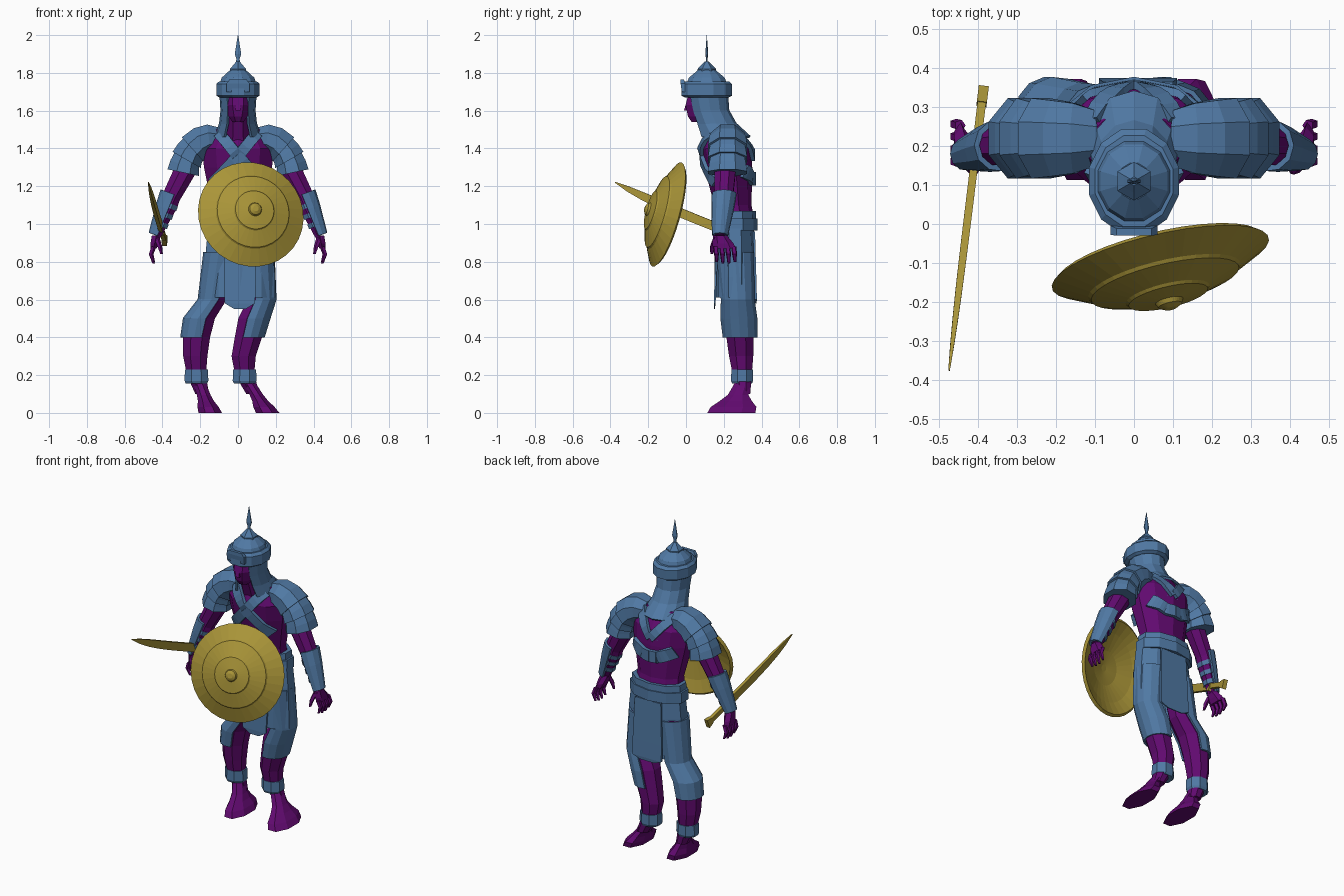
import bpy, bmesh, math
from mathutils import Vector, Matrix
from mathutils.bvhtree import BVHTree

cube = bpy.data.objects.get("Cube")
if cube:
    bpy.data.objects.remove(cube, do_unlink=True)


def material(name, *rgb):
    mat = bpy.data.materials.new(name)
    mat.use_nodes = True
    mat.diffuse_color = (*rgb, 1)
    mat.node_tree.nodes["Principled BSDF"].inputs["Base Color"].default_value = (*rgb, 1)
    return mat


BLUE = material("steel blue", .08, .19, .37)
PURPLE = material("deep purple", .12, .003, .16)
GOLD = material("old gold", .4, .3, .04)


def make_object(name, verts, faces, mat, thick=0):
    mesh = bpy.data.meshes.new(name)
    bm = bmesh.new()
    points = [bm.verts.new(v) for v in verts]
    for face in faces:
        bm.faces.new([points[i] for i in face])
    bmesh.ops.recalc_face_normals(bm, faces=bm.faces)
    bm.to_mesh(mesh)
    bm.free()
    mesh.materials.append(mat)
    obj = bpy.data.objects.new(name, mesh)
    bpy.context.collection.objects.link(obj)
    if thick:
        shell = obj.modifiers.new("shell", "SOLIDIFY")
        shell.thickness = thick
        shell.offset = 0
    return obj


def spread(value, count):
    return value if isinstance(value, list) else [value] * count


def loft(name, mat, path, radii, depth=1, sides=8, side=1, tilt=0, arc=None, thick=0):
    """Skin rings along a path; depth is the y to x ratio, arc leaves the rings open."""
    verts, faces = [], []
    total = len(path)
    count = sides + 1 if arc else sides
    for (x, y, z), r, d, angle in zip(path, spread(radii, total), spread(depth, total), spread(tilt, total)):
        angle = math.radians(angle)
        for i in range(count):
            if arc:
                a, reach = math.radians(arc[0] + (arc[1] - arc[0]) * i / sides), r
            else:
                a, reach = math.tau * (i + .5) / sides, r / math.cos(math.pi / sides)
            u, v = reach * math.cos(a), reach * d * math.sin(a)
            verts.append((side * (x + u * math.cos(angle)), y + v, z + u * math.sin(angle)))
    for start in range(0, count * (total - 1), count):
        for i in range(sides):
            j = (i + 1) % count
            faces.append((start + i, start + j, start + count + j, start + count + i))
    if not thick:
        faces += [tuple(range(count)), tuple(range(len(verts) - count, len(verts)))]
    return make_object(name, verts, faces, mat, thick)


def stack(name, mat, profile, y, lean=0, ease=1, x=0, **options):
    """Loft of (height, half width) levels whose centre drifts in y by lean."""
    first, last = profile[0][0], profile[-1][0]
    path = [(x, y + lean * ((z - first) / (last - first)) ** ease, z) for z, r in profile]
    return loft(name, mat, path, [r for z, r in profile], **options)


def orient(obj, origin, axis):
    z = Vector(axis).normalized()
    x = Vector((0, 0, 1)).cross(z).normalized()
    turn = Matrix((x, z.cross(x), z)).transposed().to_4x4()
    obj.matrix_world = Matrix.Translation(origin) @ turn


# Torso, neck and head
torso = stack("torso", PURPLE, [(1, .15), (1.1, .14), (1.3, .18), (1.4, .19), (1.5, .12)],
              y=.26, lean=-.06, depth=.67, sides=10)
stack("neck", PURPLE, [(1.4, .07), (1.6, .06)], y=.19, lean=-.08, depth=1.1)
stack("head", PURPLE, [(1.54, .03), (1.57, .05), (1.63, .07), (1.7, .07)], y=.07, lean=.04, depth=1.35)
stack("nose", PURPLE, [(1.6, .014), (1.62, .012), (1.67, .006)], y=.01, lean=.01, depth=1.5, sides=4)

# Mail hood, open over the face
stack("mail_hood", BLUE, [(1.69, .092), (1.6, .086), (1.53, .094), (1.46, .12)],
      y=.11, lean=.09, ease=2, depth=1.15, sides=10, arc=(-55, 235), thick=.014)

# Straps laid over the torso surface
tree = BVHTree.FromPolygons([v.co for v in torso.data.vertices], [p.vertices for p in torso.data.polygons])


def strap(name, path, width, facing, steps=5):
    verts = []
    for start, end in zip(path, path[1:]):
        start, end = Vector(start), Vector(end)
        across = (end - start).orthogonal().normalized() * width / 2
        for i in range(steps + 1):
            for edge in (across, -across):
                x, z = start.lerp(end, i / steps) + edge
                hit = tree.ray_cast(Vector((x, facing * 2, z)), Vector((0, -facing, 0)))[0]
                hit = hit or tree.find_nearest(Vector((x, .2 + facing * .1, z)))[0]
                verts.append((hit.x, hit.y + facing * .01, hit.z))
    faces = [(i, i + 1, i + 3, i + 2) for i in range(0, len(verts) - 2, 2)]
    make_object(name, verts, faces, BLUE, thick=.022)


for side, label in ((1, "left_"), (-1, "right_")):
    strap(label + "chest_strap", [(side * .1, 1.48), (0, 1.36), (side * -.13, 1.22)], .06, facing=-1)
    strap(label + "back_collar", [(side * .11, 1.48), (0, 1.35)], .05, facing=1)
    strap(label + "back_band", [(side * .14, 1.28), (side * .05, 1.24), (0, 1.24)], .07, facing=1)
stack("back_pendant", BLUE, [(1.29, .006), (1.34, .04), (1.4, .006)], y=.33, lean=-.01, depth=.4, sides=4)

# Helmet with band, dome, brow plate, knob and spike
crown = .11
stack("helmet_band", BLUE, [(1.67, .1), (1.68, .115), (1.74, .115), (1.755, .1)], crown, depth=1.17, sides=12)
stack("helmet_dome", BLUE, [(1.74, .098), (1.775, .086), (1.815, .042)], crown, depth=1.1, sides=12)
stack("helmet_knob", BLUE, [(1.8, .043), (1.82, .043), (1.84, .026), (1.86, .01)], crown, sides=6)
stack("helmet_spike", BLUE, [(1.85, .01), (1.875, .009), (1.9, .017), (2, .001)], crown, depth=.4, sides=6)
stack("brow_plate", BLUE, [(1.7, .06), (1.745, .06), (1.766, .045)], y=-.01, lean=-.01, depth=.2, sides=4)

# Shoulder plates, arms, bracers and hands
shoulder, elbow, wrist = Vector((.24, .21, 1.36)), Vector((.355, .2, 1.14)), Vector((.432, .18, .94))
for side, label in ((1, "left_"), (-1, "right_")):
    # Each plate follows part of one elliptical sweep and flares downward
    for name, top, bottom in (("upper", 100, 48), ("middle", 60, 30), ("lower", 40, 12)):
        angles = [top + (bottom - top) * t / 3 for t in range(4)]
        path = [(.133 + .16 * math.cos(math.radians(a)), .22, 1.224 + .23 * math.sin(math.radians(a)))
                for a in angles]
        flare = [.086 * (.7 + .3 * (t / 3) ** .5) for t in range(4)]
        loft(label + name + "_shoulder_plate", BLUE, path, flare, depth=1.2, side=side, tilt=angles)

    loft(label + "upper_arm", PURPLE, [shoulder, shoulder.lerp(elbow, .5), elbow], [.06, .055, .048],
         side=side, tilt=25)
    loft(label + "forearm", PURPLE, [elbow, elbow.lerp(wrist, .2), elbow.lerp(wrist, .7), wrist],
         [.048, .05, .034, .026], side=side, tilt=22)
    loft(label + "bracer_plate", BLUE, [elbow.lerp(wrist, t) for t in (-.1, .3, 1)], [.06, .054, .036],
         sides=6, side=side, tilt=20, arc=(-100, 100), thick=.014)
    for t in (.2, .45, .7):
        loft(label + "bracer_band", BLUE, [elbow.lerp(wrist, t - .06), elbow.lerp(wrist, t + .06)],
             .056 - .022 * t, side=side, tilt=22)

    palm = wrist + Vector((.015, .025, -.07))
    loft(label + "palm", PURPLE, [wrist, wrist.lerp(palm, .6), palm], [.024, .022, .016],
         depth=[1.3, 2.2, 3.3], sides=6, side=side)
    for i in range(4):
        knuckle = palm + Vector((0, .032 * (i - 1.5), .01))
        joint = knuckle + Vector((.014, .004, -.04))
        tip = knuckle + Vector((0, .006, -.09 if i in (1, 2) else -.08))
        loft(label + "finger", PURPLE, [knuckle, joint, tip], [.012, .011, .006], sides=5, side=side)
    thumb = wrist + Vector((0, -.02, -.01))
    loft(label + "thumb", PURPLE, [thumb, thumb + Vector((-.017, -.02, -.05)), thumb + Vector((-.027, -.024, -.09))],
         [.013, .011, .006], sides=5, side=side)

# Belt, skirt and hanging flaps
stack("belt_lower", BLUE, [(.965, .178), (1.03, .178)], y=.266, depth=.6, sides=10)
stack("belt_upper", BLUE, [(1.03, .167), (1.07, .165)], y=.266, depth=.6, sides=10)
stack("skirt", BLUE, [(1, .16), (.86, .175), (.72, .18), (.61, .18)], y=.26, x=.01,
      depth=.55, sides=10, thick=.012)
stack("front_flap", BLUE, [(.96, .08), (.7, .085), (.58, .08), (.55, .03)], y=.165, lean=-.014, x=.01,
      depth=.06, sides=4)
stack("back_flap", BLUE, [(.96, .09), (.7, .1), (.6, .1), (.58, .05)], y=.36, lean=.01, x=.01,
      depth=.06, sides=4)

# Legs with outer trousers, ankle cuffs and feet
heights = [.85, .6, .5, .4, .3, .2, .1]
girths = [.08, .07, .078, .072, .064, .05, .036]
stances = (("right_", -1, [.09, .13, .2, .22, .226, .22, .19], .147),
           ("left_", 1, [.1, .12, .08, .055, .03, .035, .08], .157))
for label, side, offsets, foot_x in stances:
    leg = [(x, .31 - .06 * z, z) for x, z in zip(offsets, heights)]
    loft(label + "leg", PURPLE, leg, girths, side=side)
    loft(label + "trouser", BLUE, leg[:4], [r + .008 for r in girths], depth=1.08,
         side=side, arc=(-110, 110), thick=.012)
    cuff_x = offsets[5]
    loft(label + "ankle_cuff", BLUE, [(cuff_x, .297, z) for z in (.155, .17, .23)], [.056, .063, .061],
         depth=.93, side=side)
    rise = (0, .2, .4, .6, 1)
    ankle_x = (offsets[5] + offsets[6]) / 2
    loft(label + "foot", PURPLE, [(foot_x + (ankle_x - foot_x) * t, .24 + .06 * t, .16 * t) for t in rise],
         [.062, .056, .042, .036, .034], depth=[2.05, 2.15, 2, 1.5, 1.2], side=side)


# Round shield with stepped rings, hollow back and boss
def dome(r):
    return .09 * (1 - (r / .28) ** 2)


profile = [(r, dome(r) - .015) for r in (.02, .1, .2, .27)]
for step, (outer, inner) in enumerate([(.285, .2), (.194, .11), (.104, .036)], 1):
    profile += [(outer, dome(outer) + .006 * step), (inner, dome(inner) + .006 * step)]
for angle in (0, 30, 65):
    a = math.radians(angle)
    profile.append((.036 * math.cos(a), .107 + .022 * math.sin(a)))
shield = loft("round_shield", GOLD, [(0, 0, z) for r, z in profile], [r for r, z in profile], sides=32)
orient(shield, (.067, -.098, 1.05), (.22, -.94, .26))

# Curved sword: pommel, grip, guard and blade along one axis
blade = []
for i in range(9):
    t = i / 8
    blade.append(((0, .024 * t ** 3, .16 + .63 * t), .01 - .008 * t ** 4, .022 * (1.1 - t ** 6)))
sword_parts = [
    loft("sword_pommel", GOLD, [(0, 0, 0), (0, 0, .04)], .013, depth=[2.2, 1.4], sides=4),
    loft("sword_grip", GOLD, [(0, 0, .03), (0, 0, .16)], .011, depth=1.3, sides=4),
    loft("sword_guard", GOLD, [(0, 0, .15), (0, 0, .17)], .015, depth=1.9, sides=4),
    loft("sword_blade", GOLD, [p for p, r, w in blade], [r for p, r, w in blade],
         depth=[w / r for p, r, w in blade], sides=4)]
for part in sword_parts:
    orient(part, (-.387, .345, .91), (-.088, -.72, .285))
